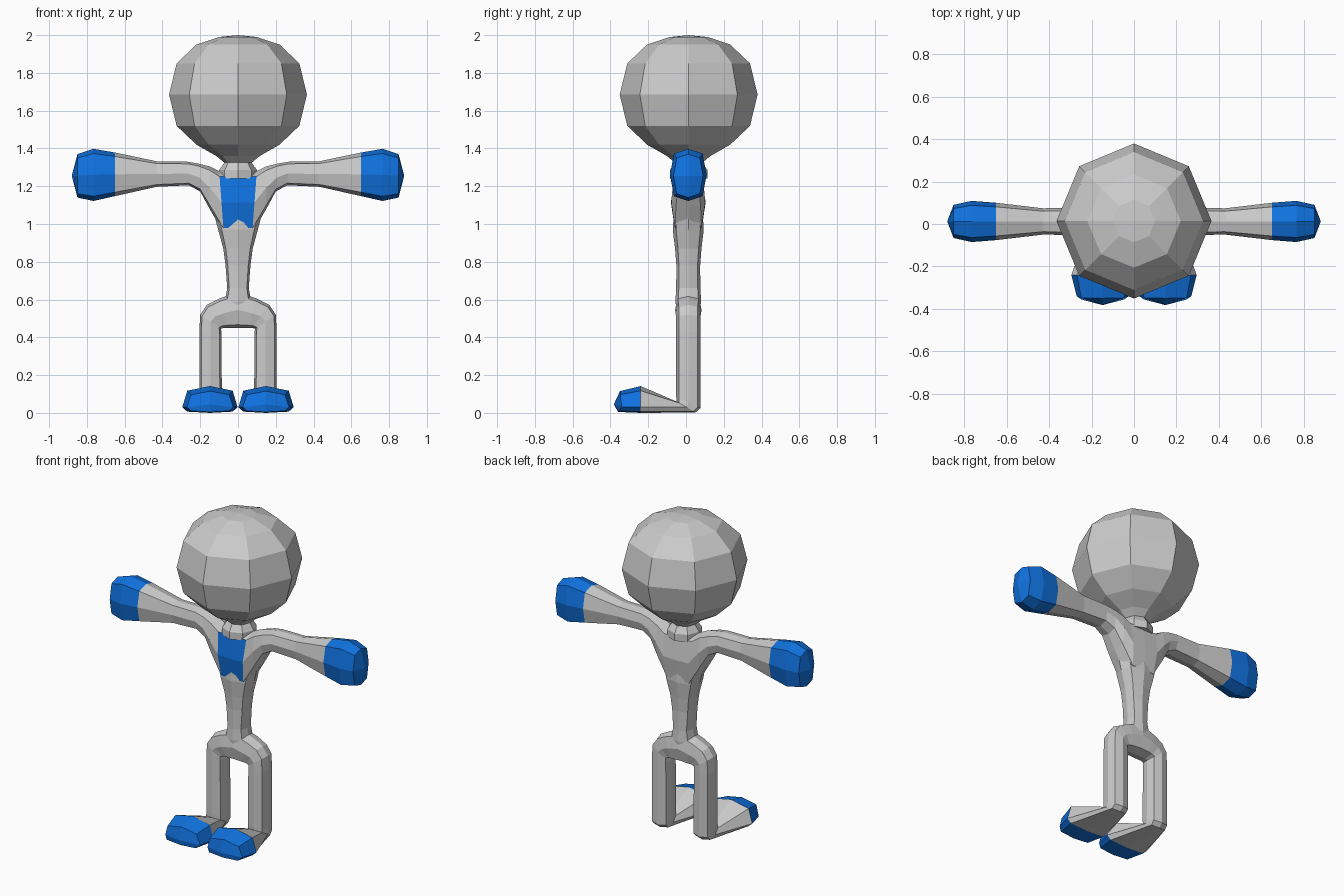
import bpy, bmesh, math
from mathutils import Vector

if "Cube" in bpy.data.objects:
    bpy.data.objects.remove(bpy.data.objects["Cube"])

YC = 0.012  # body depth centre


def material(name, rgb):
    m = bpy.data.materials.new(name)
    m.diffuse_color = (*rgb, 1)
    m.use_nodes = True
    m.node_tree.nodes["Principled BSDF"].inputs["Base Color"].default_value = m.diffuse_color
    return m


GREY = material("light_grey", (0.60, 0.60, 0.60))
BLUE = material("blue", (0.005, 0.17, 0.75))


def ring(p, q, v, w=None):
    """Squarish eight-sided section: p and q are opposite points, v and w the half depths."""
    p, q, v = Vector(p), Vector(q), Vector(v)
    w = -v if w is None else Vector(w)
    c, u = (p + q) / 2, (p - q) / 2
    a, b = 0.82, 0.78
    return [c + u, c + a * u + b * v, c + v, c - a * u + b * v,
            c - u, c - a * u + b * w, c + w, c + a * u + b * w]


def mirrored(half):
    """half runs from the outer end to the section on the centre plane."""
    flip = [[Vector((-v.x, v.y, v.z)) for v in r] for r in half[:-1]]
    return half + flip[::-1]


def loft(name, rings, tips=None, is_blue=None):
    bm = bmesh.new()
    rows = [[bm.verts.new(v) for v in r] for r in rings]
    n = len(rows[0])
    for a, b in zip(rows, rows[1:]):
        for i in range(n):
            j = (i + 1) % n
            bm.faces.new((a[i], a[j], b[j], b[i]))
    # ends closed with four quads around a middle point
    for k, row in enumerate((rows[0], rows[-1])):
        if tips:
            c = bm.verts.new(tips[k])
            for i in range(0, n, 2):
                bm.faces.new((c, row[i], row[i + 1], row[(i + 2) % n]))
        else:
            bm.faces.new(row)
    bmesh.ops.recalc_face_normals(bm, faces=bm.faces)
    for f in bm.faces:
        f.normal_update()
        if is_blue and is_blue(f.calc_center_median(), f.normal):
            f.material_index = 1
    me = bpy.data.meshes.new(name)
    bm.to_mesh(me)
    bm.free()
    me.materials.append(GREY)
    me.materials.append(BLUE)
    ob = bpy.data.objects.new(name, me)
    bpy.context.collection.objects.link(ob)
    return ob


# Head and neck: eight-sided stack with a corner at the front
profile = [(1.24, .10), (1.285, .10), (1.325, .073), (1.36, .115), (1.42, .22),
           (1.52, .325), (1.685, .365), (1.85, .325), (1.95, .22), (1.99, .10)]
head = [[Vector((r * math.sin(i * math.pi / 4), 0.014 - r * math.cos(i * math.pi / 4), z))
         for i in range(8)] for z, r in profile]
loft("head", head, [(0, .014, 1.24), (0, .014, 2.0)])

# Arms and chest: one sweep from hand to hand (top x, top z, bottom x, bottom z, depth)
arm = [(.85, 1.37, .85, 1.14, .078), (.765, 1.398, .765, 1.122, .097),
       (.65, 1.378, .65, 1.148, .088), (.43, 1.332, .43, 1.197, .062),
       (.27, 1.33, .26, 1.205, .064), (.21, 1.32, .20, 1.172, .072),
       (.15, 1.305, .15, 1.08, .083), (.10, 1.28, .075, .95, .09),
       (0, 1.28, 0, .95, .092)]
half = [ring((a, YC, b), (c, YC, d), (0, -e, 0)) for a, b, c, d, e in arm]


def arm_blue(c, n):
    return abs(c.x) > .65 or (abs(c.x) < .09 and n.y < -.7)


loft("arms_and_chest", mirrored(half), [(.88, YC, 1.255), (-.88, YC, 1.255)], arm_blue)

# Lower torso: narrow waist flaring up into the chest
waist = [(1.12, .145, .072), (.97, .105, .082), (.87, .078, .070),
         (.78, .066, .063), (.66, .057, .064), (.59, .07, .068), (.53, .07, .06)]
loft("waist", [ring((h, YC, z), (-h, YC, z), (0, -d, 0)) for z, h, d in waist])

# Feet, legs and pelvis: one sweep from toe to toe over the crotch
D = (0, -.064, 0)
half = [
    ring((.27, -.34, .03), (.025, -.34, .03), (0, -.01, .085), (0, -.02, -.025)),
    ring((.295, -.24, .03), (.002, -.24, .03), (0, 0, .112), (0, 0, -.03)),
    ring((.207, .005, .03), (.087, .005, .03), (0, -.055, .03), (0, .045, -.028)),
    ring((.205, YC, .055), (.085, YC, .055), (0, -.064, .03), (0, .064, -.03)),
    ring((.205, YC, .43), (.088, YC, .43), D),
    ring((.20, YC, .52), (.09, YC, .446), D),
    ring((.165, YC, .572), (.075, YC, .45), D),
    ring((.10, YC, .605), (.05, YC, .45), (0, -.068, 0)),
    ring((0, YC, .64), (0, YC, .45), (0, -.07, 0)),
]
loft("legs_and_feet", mirrored(half), [(.148, -.382, .045), (-.148, -.382, .045)],
     lambda c, n: c.y < -.25)
